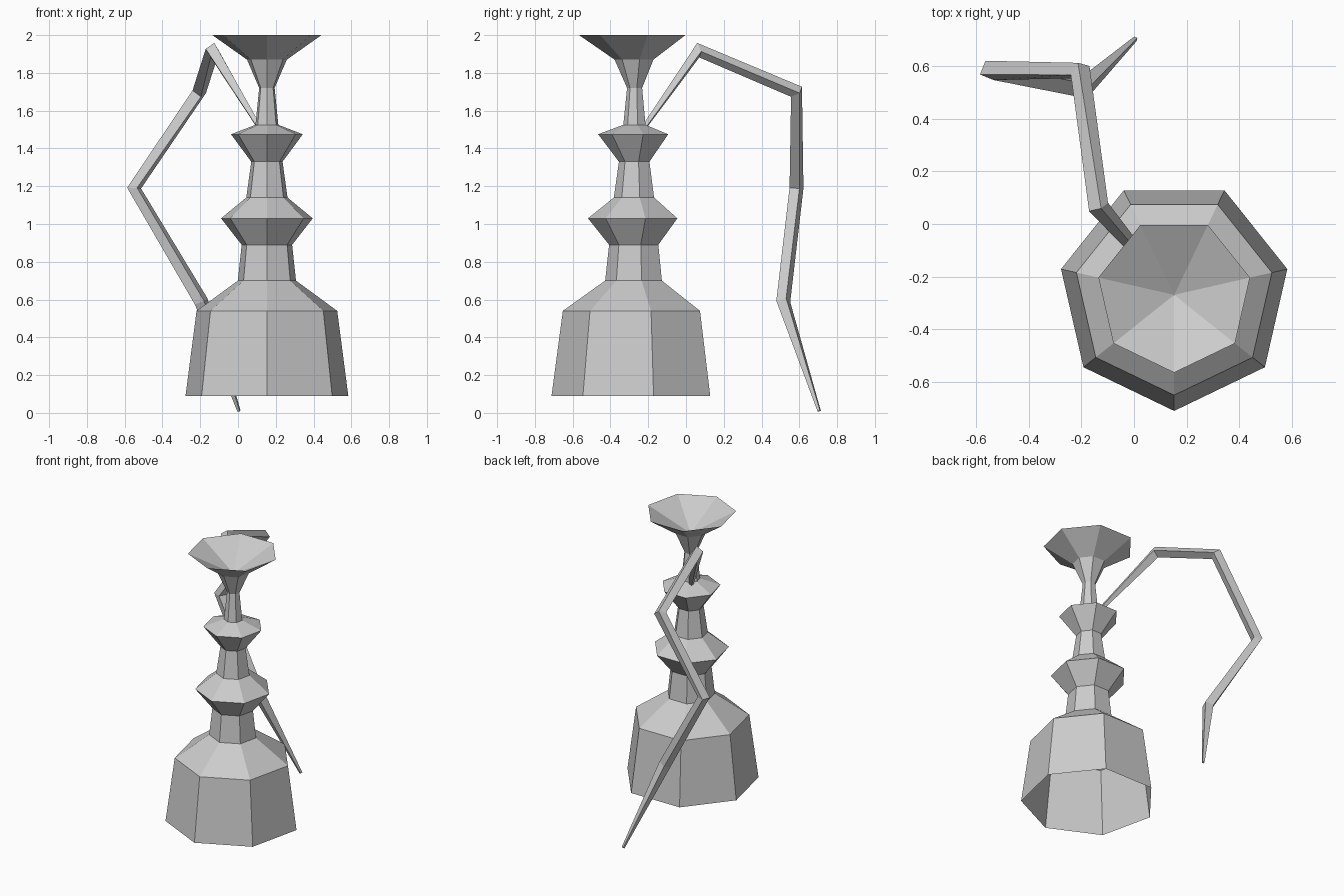
import bpy, bmesh, math

cube = bpy.data.objects.get("Cube")
if cube:
    bpy.data.objects.remove(cube)

SIDES = 7
AXIS = (0.153, -0.27)

grey = bpy.data.materials.new("plain grey")
grey.use_nodes = True
grey.diffuse_color = (0.6, 0.6, 0.6, 1)
grey.node_tree.nodes["Principled BSDF"].inputs["Base Color"].default_value = (0.6, 0.6, 0.6, 1)


def lathe(name, profile):
    """Spin a (radius, height) profile into seven flat sides; radius 0 closes to a point."""
    bm = bmesh.new()
    rings = []
    for r, z in profile:
        count = SIDES if r else 1
        ring = []
        for k in range(count):
            a = math.tau * k / SIDES - math.pi / 2
            ring.append(bm.verts.new((r * math.cos(a), r * math.sin(a), z)))
        rings.append(ring)
    for low, high in zip(rings, rings[1:]):
        for k in range(SIDES):
            n = (k + 1) % SIDES
            if len(high) == 1:
                bm.faces.new((low[k], low[n], high[0]))
            else:
                bm.faces.new((low[k], low[n], high[n], high[k]))
    mesh = bpy.data.meshes.new(name)
    bm.to_mesh(mesh)
    bm.free()
    mesh.materials.append(grey)
    obj = bpy.data.objects.new(name, mesh)
    obj.location = (*AXIS, 0)
    bpy.context.collection.objects.link(obj)
    return obj


# Water vessel, open underneath
lathe("water_vessel", [(0.442, 0.09), (0.382, 0.54), (0.158, 0.70)])

# Stem with two flared collars
lathe("stem", [(0.158, 0.70), (0.137, 0.89), (0.249, 1.03), (0.112, 1.14),
               (0.085, 1.33), (0.195, 1.475), (0.062, 1.525), (0.042, 1.72)])

# Bowl with a hollow top
lathe("bowl", [(0.042, 1.72), (0.108, 1.87), (0.296, 2.0), (0, 1.85)])

# Bent square hose, tapering at both ends: x, y, z, thickness
path = [(0.12, -0.23, 1.50, 0.35), (-0.135, 0.065, 1.92, 1), (-0.205, 0.585, 1.70, 1),
        (-0.55, 0.585, 1.19, 1), (-0.195, 0.515, 0.59, 1), (0.005, 0.705, 0.01, 0.25)]
curve = bpy.data.curves.new("hose", "CURVE")
curve.dimensions = "3D"
curve.bevel_depth = 0.04
curve.bevel_resolution = 0
curve.use_fill_caps = True
spline = curve.splines.new("POLY")
spline.points.add(len(path) - 1)
for point, (x, y, z, size) in zip(spline.points, path):
    point.co = (x, y, z, 1)
    point.radius = size
spline.use_smooth = False
curve.materials.append(grey)
hose = bpy.data.objects.new("hose", curve)
bpy.context.collection.objects.link(hose)
